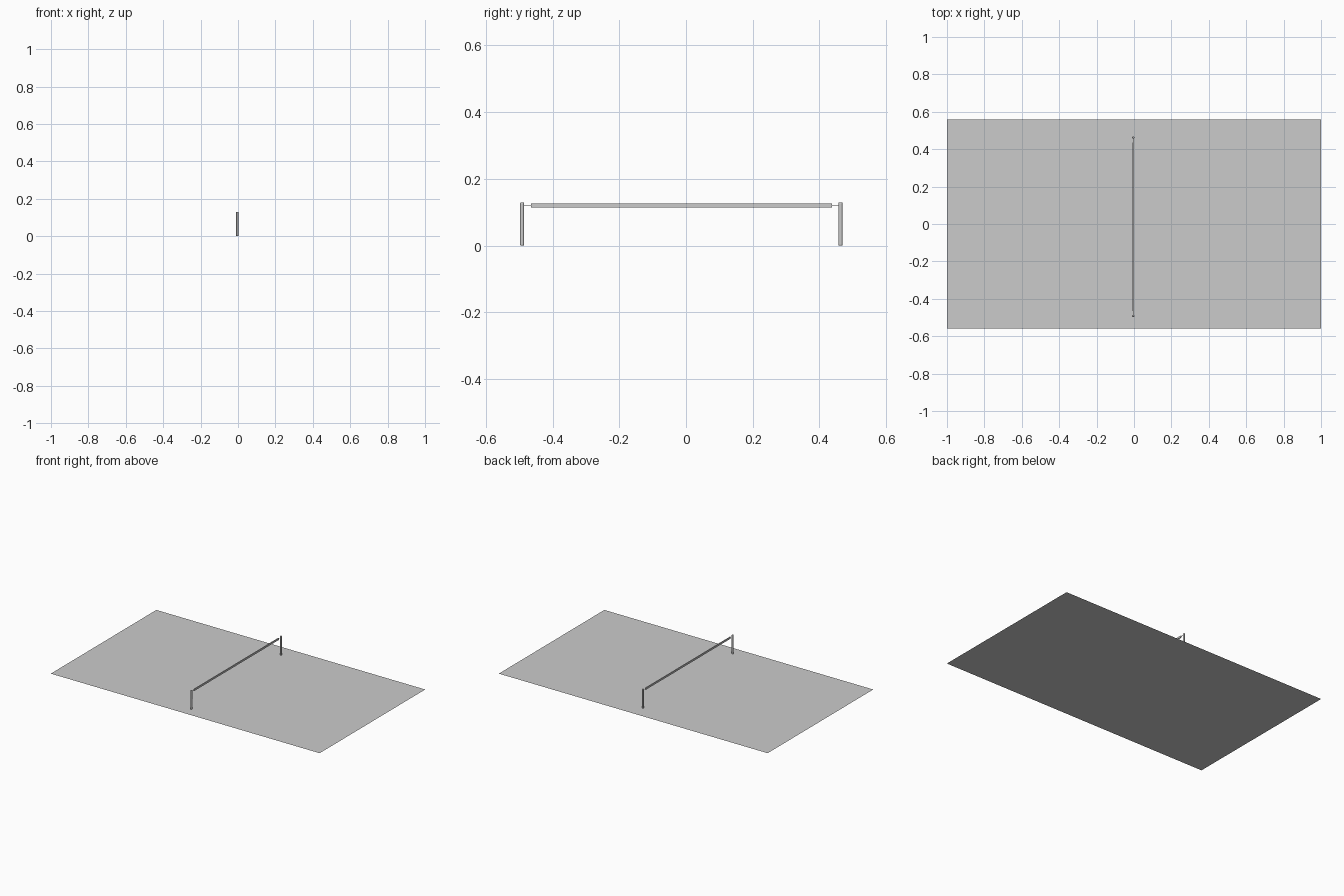
import bpy, bmesh
from mathutils import Vector, Matrix

if "Cube" in bpy.data.objects:
    bpy.data.objects.remove(bpy.data.objects["Cube"])


def finish(name, bm):
    me = bpy.data.meshes.new(name)
    bm.to_mesh(me)
    bm.free()
    ob = bpy.data.objects.new(name, me)
    bpy.context.collection.objects.link(ob)
    return ob


def rect(name, x0, x1, y0, y1, z):
    bm = bmesh.new()
    bm.faces.new([bm.verts.new(p) for p in
                  ((x0, y0, z), (x1, y0, z), (x1, y1, z), (x0, y1, z))])
    return finish(name, bm)


def box(name, lo, hi):
    lo, hi = Vector(lo), Vector(hi)
    bm = bmesh.new()
    bmesh.ops.create_cube(bm, size=1, matrix=Matrix.Translation((lo + hi) / 2)
                          @ Matrix.Diagonal((*(hi - lo), 1)))
    return finish(name, bm)


def rod(name, a, b, r, sides):
    a, b = Vector(a), Vector(b)
    d = b - a
    rot = d.to_track_quat('Z', 'Y').to_matrix().to_4x4()
    bm = bmesh.new()
    bmesh.ops.create_cone(bm, cap_ends=True, segments=sides, radius1=r, radius2=r,
                          depth=d.length, matrix=Matrix.Translation((a + b) / 2) @ rot)
    return finish(name, bm)


def smooth(ob):
    bpy.ops.object.select_all(action='DESELECT')
    ob.select_set(True)
    bpy.context.view_layer.objects.active = ob
    bpy.ops.object.shade_smooth_by_angle()


W, L = 0.012, 0.0012      # line width, line height above the court
NX = -0.004               # net position along the court
S0, S1 = -0.413, 0.442    # singles side lines

# Court surface
rect("court_surface", -1, 1, -0.56, 0.56, 0)

# Lines running along the court
for name, y in (("side_line_near", -0.554), ("side_line_far", 0.554),
                ("singles_line_near", S0), ("singles_line_far", S1)):
    rect(name, -1, 1, y - W / 2, y + W / 2, L)
rect("centre_line", -0.5, 0.5, 0.003 - W / 2, 0.003 + W / 2, L)

# Lines running across the court and centre marks
for side, s in (("left", -1), ("right", 1)):
    x = 0.994 * s
    rect("base_line_" + side, x - W / 2, x + W / 2, -0.56, 0.56, L)
    x = 0.5 * s
    rect("service_line_" + side, x - W / 2, x + W / 2, S0, S1, L)
    x = 0.975 * s
    rect("centre_mark_" + side, x - 0.014, x + 0.014, -0.003, 0.009, L)

# Net posts with rounded tops
for side, y in (("near", -0.491), ("far", 0.463)):
    post = rod("net_post_" + side, (NX, y, 0), (NX, y, 0.13), 0.006, 16)
    bev = post.modifiers.new("round_top", 'BEVEL')
    bev.width, bev.segments, bev.limit_method = 0.003, 3, 'ANGLE'
    smooth(post)

# Net tape and cable
box("net_tape", (NX - 0.003, -0.465, 0.114), (NX + 0.003, 0.437, 0.126))
smooth(rod("net_cable", (NX, -0.491, 0.12), (NX, 0.463, 0.12), 0.001, 8))
